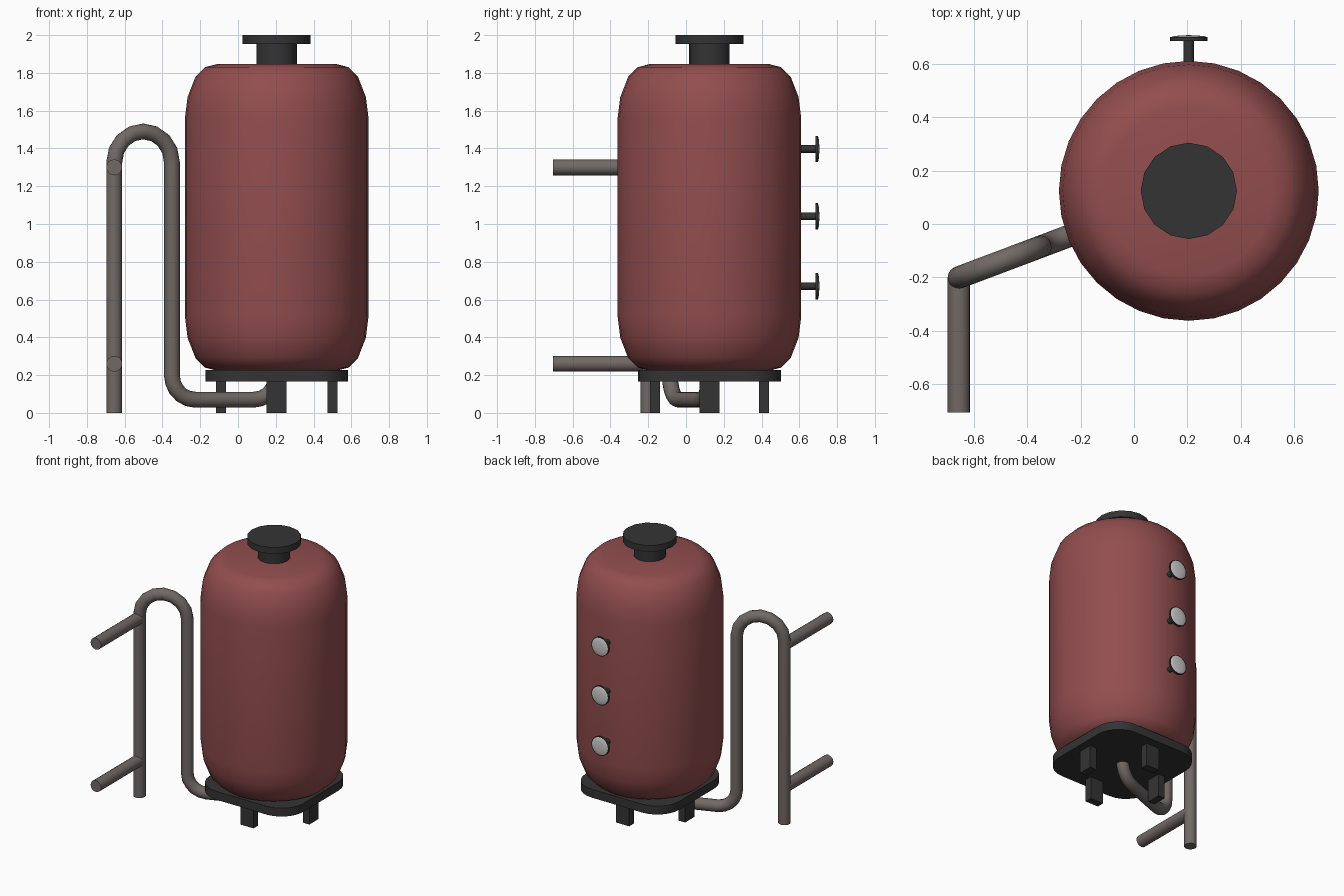
import bpy, bmesh, math
from mathutils import Vector, Matrix

if "Cube" in bpy.data.objects:
    bpy.data.objects.remove(bpy.data.objects["Cube"])

CX, CY = 0.205, 0.124          # tank axis
PIPE_R = 0.042


def material(name, rgb):
    m = bpy.data.materials.new(name)
    m.diffuse_color = (*rgb, 1)
    m.use_nodes = True
    m.node_tree.nodes["Principled BSDF"].inputs["Base Color"].default_value = m.diffuse_color
    return m


RED = material("tank red", (0.29, 0.075, 0.077))
DARK = material("dark iron", (0.034, 0.034, 0.034))
PIPE = material("warm grey pipe", (0.165, 0.14, 0.13))
LIGHT = material("pale metal", (0.6, 0.6, 0.6))


def finish(obj, mat, angle=None):
    obj.data.materials.append(mat)
    bpy.ops.object.select_all(action='DESELECT')
    obj.select_set(True)
    bpy.context.view_layer.objects.active = obj
    if obj.type == 'CURVE':
        bpy.ops.object.convert(target='MESH')
        obj = bpy.context.object
    if angle:
        bpy.ops.object.shade_smooth_by_angle(angle=math.radians(angle))
    return obj


def mesh_object(name, bm, mat, angle=None):
    bmesh.ops.recalc_face_normals(bm, faces=bm.faces)
    me = bpy.data.meshes.new(name)
    bm.to_mesh(me)
    bm.free()
    obj = bpy.data.objects.new(name, me)
    bpy.context.collection.objects.link(obj)
    return finish(obj, mat, angle)


def lathe(name, profile, sides, matrix, mat, angle):
    """Revolve (radius, height) points about local z, with flat end caps."""
    bm = bmesh.new()
    rings = []
    for r, z in profile:
        rings.append([bm.verts.new((r * math.cos(2 * math.pi * i / sides),
                                    r * math.sin(2 * math.pi * i / sides), z))
                      for i in range(sides)])
    for a, b in zip(rings, rings[1:]):
        for i in range(sides):
            j = (i + 1) % sides
            bm.faces.new((a[i], a[j], b[j], b[i]))
    bm.faces.new(rings[0])
    bm.faces.new(rings[-1])
    bm.transform(matrix)
    return mesh_object(name, bm, mat, angle)


def tube(name, points):
    curve = bpy.data.curves.new(name, 'CURVE')
    curve.dimensions = '3D'
    curve.bevel_depth = PIPE_R
    curve.bevel_resolution = 6
    curve.use_fill_caps = True
    s = curve.splines.new('POLY')
    s.points.add(len(points) - 1)
    for p, co in zip(s.points, points):
        p.co = (*co, 1)
    obj = bpy.data.objects.new(name, curve)
    bpy.context.collection.objects.link(obj)
    return finish(obj, PIPE, 50)


def box(name, center, size, mat):
    bm = bmesh.new()
    bmesh.ops.create_cube(bm, size=1)
    bm.transform(Matrix.Translation(center) @ Matrix.Diagonal((*size, 1)))
    return mesh_object(name, bm, mat)


axis = Matrix.Translation((CX, CY, 0))

# Tank: shoulder profile mirrored about mid height
MID = 1.035
shoulder = [(0.486, 1.56), (0.472, 1.672), (0.43, 1.78), (0.38, 1.83), (0.315, 1.847)]
profile = [(r, 2 * MID - z) for r, z in reversed(shoulder)] + shoulder
lathe("tank", profile, 32, axis, RED, 50)

# Outlet neck and flange on top
lathe("top_neck", [(0.107, 1.83), (0.107, 1.96)], 16, axis, DARK, 30)
lathe("top_flange", [(0.18, 1.953), (0.18, 2.0)], 16, axis, DARK, 30)

# Rounded square base plate
bm = bmesh.new()
HALF, R = 0.378, 0.175
outline = []
for q in range(4):
    mid = math.pi / 4 + q * math.pi / 2
    c = Vector((math.cos(mid), math.sin(mid))) * (HALF - R) * math.sqrt(2)
    for k in range(7):
        a = q * math.pi / 2 + k * math.pi / 12
        outline.append(bm.verts.new((CX + c.x + R * math.cos(a),
                                     CY + c.y + R * math.sin(a), 0.165)))
base = bm.faces.new(outline)
top = bmesh.ops.extrude_face_region(bm, geom=[base])
bmesh.ops.translate(bm, vec=(0, 0, 0.061),
                    verts=[v for v in top["geom"] if isinstance(v, bmesh.types.BMVert)])
if base.is_valid and len([f for f in bm.faces if len(f.verts) > 4]) < 2:
    bm.faces.new(outline)
mesh_object("base_plate", bm, DARK, 30)

# Four legs, one under the middle of each plate edge
for name, dx, dy in (("left", -1, 0), ("right", 1, 0), ("front", 0, -1), ("back", 0, 1)):
    size = (0.053, 0.106, 0.17) if dx else (0.106, 0.053, 0.17)
    box(name + "_leg", (CX + dx * 0.295, CY + dy * 0.288, 0.085), size, DARK)

# Fittings on the back: stem, disc and pale face
for i, z in enumerate((0.671, 1.04, 1.397)):
    out = Matrix.Translation((CX, 0, z)) @ Matrix.Rotation(-math.pi / 2, 4, 'X')
    lathe(f"fitting_stem_{i}", [(0.02, 0.58), (0.02, 0.69)], 12, out, DARK, 40)
    lathe(f"fitting_disc_{i}", [(0.07, 0.685), (0.07, 0.7)], 16, out, DARK, 40)
    lathe(f"fitting_face_{i}", [(0.067, 0.699), (0.06, 0.702), (0.035, 0.705), (0.01, 0.706)],
          16, out, LIGHT, 60)

# Bent pipe: riser, arch, drop, then a run under the tank to its centre
start, end = Vector((-0.655, -0.2, 0)), Vector((CX, CY, 0))
length = (end - start).length
heading = (end - start).normalized()
drop, arch, bend, low = 0.326, 0.163, 0.13, 0.07


def arc(u, z, r, a0, a1, n):
    return [(u + r * math.cos(math.radians(a0 + (a1 - a0) * k / n)),
             z + r * math.sin(math.radians(a0 + (a1 - a0) * k / n))) for k in range(n + 1)]


path = [(0, 0)]
path += arc(arch, 1.327, arch, 180, 0, 8)
path += arc(drop + bend, low + bend, bend, 180, 270, 5)
path += arc(length - bend, low + bend, bend, 270, 360, 5)
path += [(length, 0.23)]
tube("bent_pipe", [start + heading * u + Vector((0, 0, z)) for u, z in path])

# Two straight pipes running forward from the riser
for name, z in (("upper", 1.3), ("lower", 0.26)):
    tube(name + "_side_pipe", [(start.x, start.y, z), (start.x, -0.45, z), (start.x, -0.705, z)])
